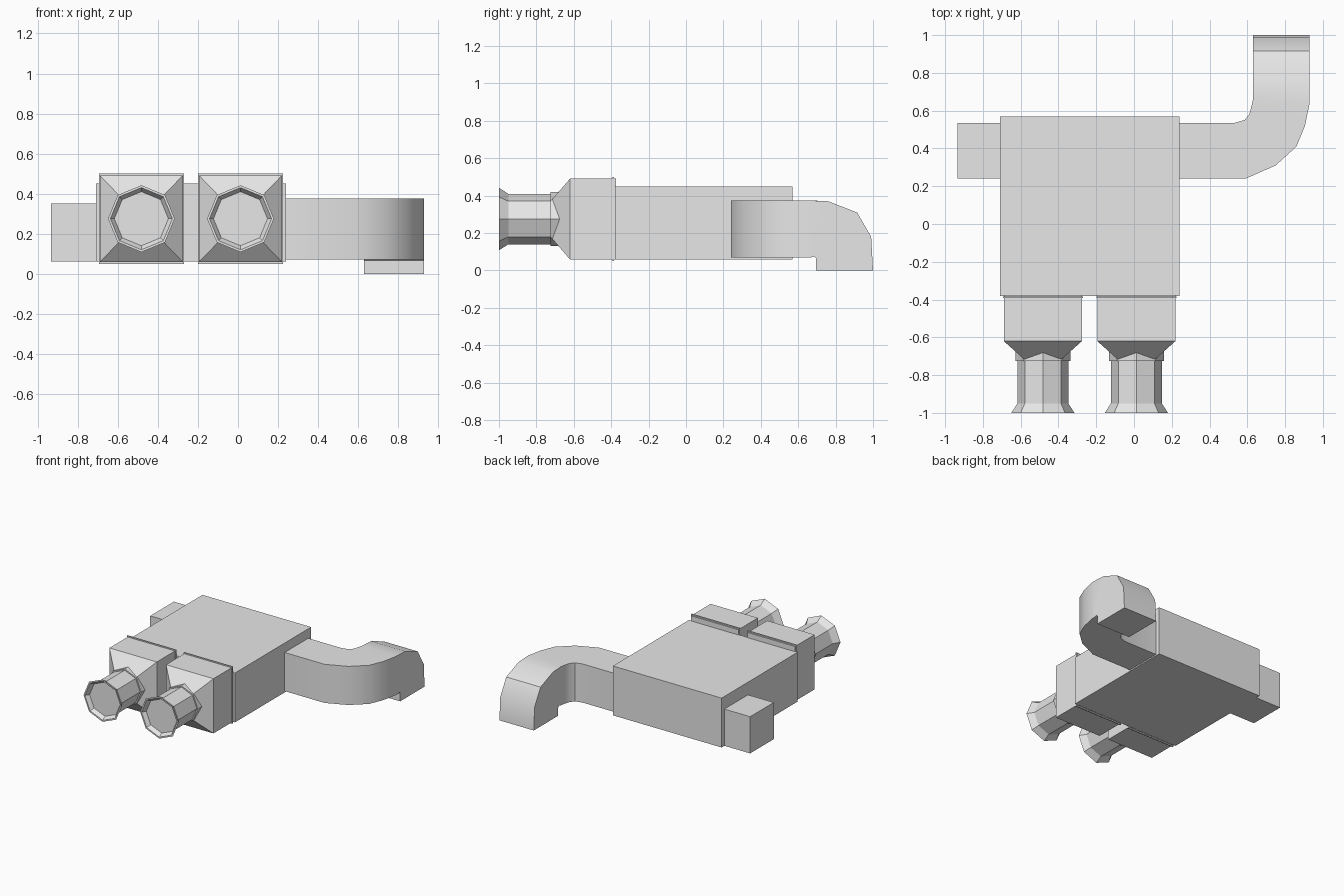
import bpy, bmesh, math

if "Cube" in bpy.data.objects:
    bpy.data.objects.remove(bpy.data.objects["Cube"], do_unlink=True)

grey = bpy.data.materials.new("plain_grey")
grey.use_nodes = True
grey.diffuse_color = (0.8, 0.8, 0.8, 1)
grey.node_tree.nodes["Principled BSDF"].inputs["Base Color"].default_value = (0.8, 0.8, 0.8, 1)


def loft(name, rings):
    """Skin a chain of equal-sized rings and cap both ends."""
    bm = bmesh.new()
    loops = [[bm.verts.new(p) for p in ring] for ring in rings]
    n = len(loops[0])
    for a, b in zip(loops, loops[1:]):
        for i in range(n):
            j = (i + 1) % n
            bm.faces.new((a[i], a[j], b[j], b[i]))
    bm.faces.new(loops[0])
    bm.faces.new(loops[-1])
    bmesh.ops.recalc_face_normals(bm, faces=bm.faces)
    mesh = bpy.data.meshes.new(name)
    bm.to_mesh(mesh)
    bm.free()
    mesh.materials.append(grey)
    obj = bpy.data.objects.new(name, mesh)
    bpy.context.collection.objects.link(obj)
    bpy.ops.object.select_all(action='DESELECT')
    obj.select_set(True)
    bpy.context.view_layer.objects.active = obj
    bpy.ops.object.shade_smooth_by_angle(angle=math.radians(30))
    return obj


def rect(cx, cz, y, hx, hz):
    return [(cx + sx * hx, y, cz + sz * hz)
            for sx, sz in ((-1, -1), (1, -1), (1, 1), (-1, 1))]


def octagon(cx, cz, y, r):
    return [(cx + r * math.sin(k * math.pi / 4), y, cz + r * math.cos(k * math.pi / 4))
            for k in range(8)]


# Main body and the square stub on its right
loft("body", [rect(-0.235, 0.255, y, 0.475, 0.195) for y in (-0.38, 0.57)])
loft("side_stub", [rect(-0.82, 0.205, y, 0.115, 0.145) for y in (0.24, 0.535)])

# Two front sockets: block with back lip, tapered face, flared hollow nozzle
MID = 0.275
nozzle = [(-0.66, 0.145), (-0.725, 0.145), (-0.725, 0.135), (-0.95, 0.135),
          (-1.0, 0.167), (-1.0, 0.155), (-0.97, 0.135)]
for side, cx in (("right", -0.4825), ("left", 0.0125)):
    loft(side + "_socket", [rect(cx, MID, y, hx, hz) for y, hx, hz in (
        (-0.375, 0.207, 0.216), (-0.62, 0.207, 0.216), (-0.72, 0.095, 0.1))])
    loft(side + "_socket_lip", [rect(cx, MID, y, 0.212, 0.225) for y in (-0.393, -0.384)])
    loft(side + "_nozzle", [octagon(cx, MID, y, r) for y, r in nozzle])

# Curved arm: sideways run, bend to the back, then bend down to the foot
LOW, HIGH, IN, OUT = 0.07, 0.375, 0.63, 0.93
outer = [(0.2, 0.24), (0.59, 0.24), (0.75, 0.31), (0.86, 0.41), (0.905, 0.52), (OUT, 0.64)]
inner = [(0.2, 0.535), (0.53, 0.535), (0.585, 0.55), (0.61, 0.58), (0.62, 0.615), (IN, 0.66)]
rings = [[(*o, LOW), (*i, LOW), (*i, HIGH), (*o, HIGH)] for o, i in zip(outer, inner)]
top = [(0.76, 0.37), (0.915, 0.31), (0.99, 0.18), (1.0, 0.0)]
under = [(0.67, 0.07), (0.685, 0.075), (0.695, 0.065), (0.695, 0.0)]
rings += [[(OUT, *u), (IN, *u), (IN, *t), (OUT, *t)] for t, u in zip(top, under)]
loft("curved_arm", rings)
